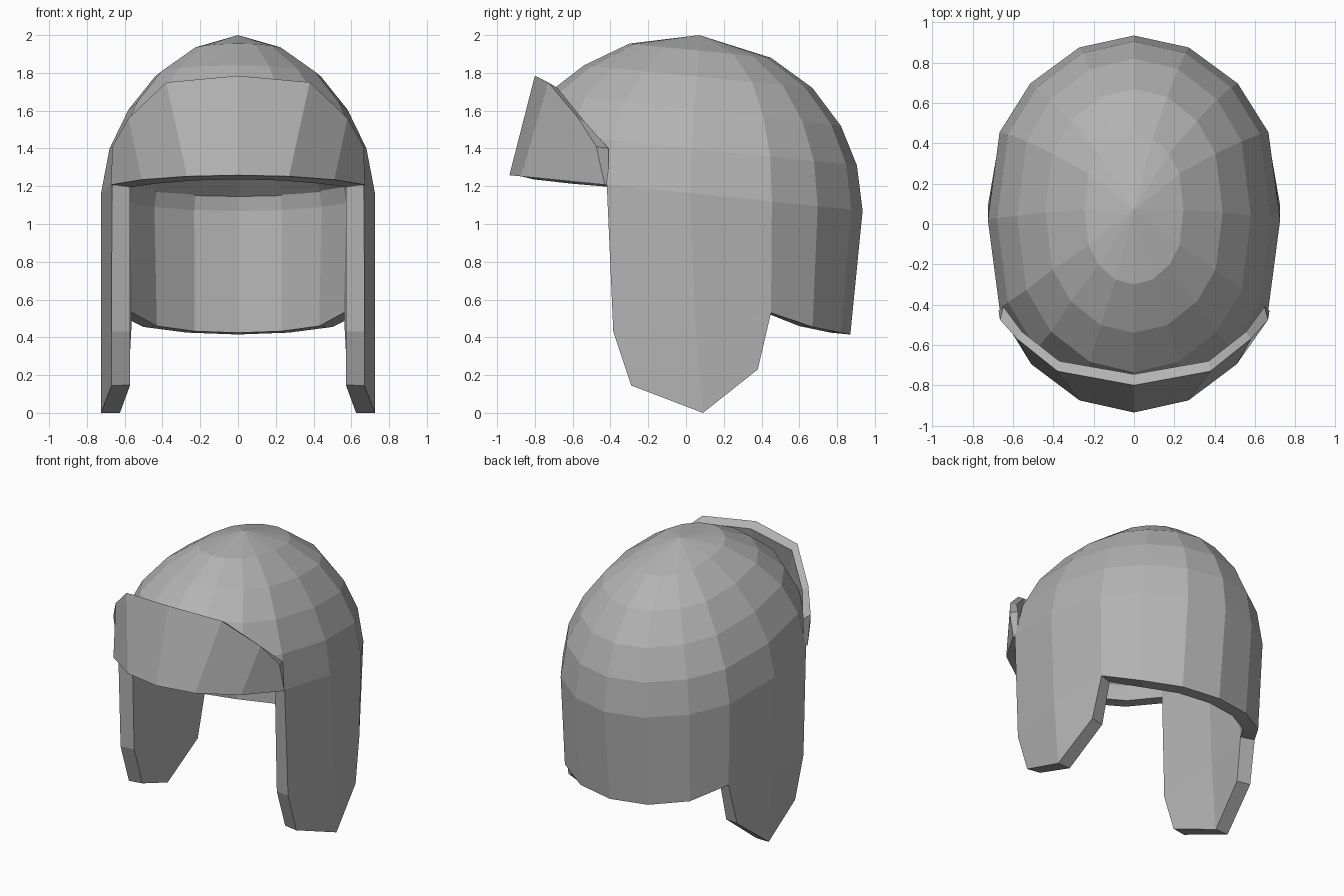
import bpy, bmesh

cube = bpy.data.objects.get("Cube")
if cube:
    bpy.data.objects.remove(cube, do_unlink=True)

grey = bpy.data.materials.new("plain_grey")
grey.use_nodes = True
colour = (0.45, 0.45, 0.45, 1)
grey.diffuse_color = colour
grey.node_tree.nodes["Principled BSDF"].inputs["Base Color"].default_value = colour


def finish(bm, name, inward=False):
    bmesh.ops.recalc_face_normals(bm, faces=bm.faces)
    if inward:
        bmesh.ops.reverse_faces(bm, faces=bm.faces)
    mesh = bpy.data.meshes.new(name)
    bm.to_mesh(mesh)
    bm.free()
    mesh.materials.append(grey)
    obj = bpy.data.objects.new(name, mesh)
    bpy.context.collection.objects.link(obj)
    return obj


# One quarter of the egg-shaped plan, from the back round to the side
QUARTER = [(0, 1), (0.375, 0.935), (0.71, 0.74), (0.92, 0.475), (1, 0)]
HALF = QUARTER + [(x, -y) for x, y in QUARTER[-2::-1]]
PLAN = HALF + [(-x, y) for x, y in HALF[-2:0:-1]]

# Tilted rings: half width, middle y, front y, back y, front z, back z
DOME = [
    (0.245, 0.07, -0.30, 0.45, 1.955, 1.88),
    (0.44, 0.06, -0.54, 0.67, 1.84, 1.72),
    (0.58, 0.04, -0.735, 0.82, 1.69, 1.52),
    (0.68, 0.03, -0.85, 0.905, 1.49, 1.31),
    (0.725, 0.02, -0.905, 0.935, 1.26, 1.07),
]
LINING = [
    (0.22, 0.03, -0.28, 0.32, 1.67, 1.60),
    (0.45, 0.02, -0.58, 0.60, 1.53, 1.38),
    (0.64, 0.02, -0.82, 0.845, 1.30, 1.125),
]


def make_ring(bm, w, mid, front, back, zf, zb):
    verts = []
    for tx, ty in PLAN:
        y = mid + ty * ((back - mid) if ty > 0 else (mid - front))
        z = zf + (zb - zf) * (y - front) / (back - front)
        verts.append(bm.verts.new((w * tx, y, z)))
    return verts


def make_dome(bm, specs, top):
    """Join the rings below a top point and return the lowest ring."""
    rings = [make_ring(bm, *r) for r in specs]
    pole = bm.verts.new(top)
    n = len(PLAN)
    for i in range(n):
        j = (i + 1) % n
        bm.faces.new((pole, rings[0][i], rings[0][j]))
        for a, b in zip(rings, rings[1:]):
            bm.faces.new((a[i], b[i], b[j], a[j]))
    return rings[-1]


# Dome
bm = bmesh.new()
rim = make_dome(bm, DOME, (0, 0.07, 2.0))

# Neck guard hanging from the back of the rim
NECK = [(0, 0.87, 0.415), (0.27, 0.82, 0.425), (0.50, 0.67, 0.455), (0.655, 0.45, 0.53)]
neck = {}
for k in range(-3, 4):
    x, y, z = NECK[abs(k)]
    neck[k] = bm.verts.new((-x if k < 0 else x, y, z))
for k in range(-3, 3):
    bm.faces.new((rim[k], neck[k], neck[k + 1], rim[k + 1]))

# Ear flaps hanging from both sides of the rim
for s in (1, -1):
    front1, front2, mid1, tip, back2 = [bm.verts.new((s * x, y, z)) for x, y, z in (
        (0.67, -0.385, 0.43), (0.67, -0.29, 0.145), (0.725, 0.05, 0.48),
        (0.725, 0.09, 0.0), (0.675, 0.38, 0.23))]
    back0, mid0, front0 = rim[3 * s], rim[4 * s], rim[5 * s]
    back1 = neck[3 * s]
    for f in ((front0, front1, mid1, mid0), (front1, front2, tip, mid1),
              (mid0, mid1, back1, back0), (mid1, tip, back2, back1)):
        bm.faces.new(f)

shell = finish(bm, "cap_shell")
solid = shell.modifiers.new("thickness", "SOLIDIFY")
solid.thickness = 0.1
solid.offset = -1

# Shallow lining that closes the inside above the rim
bm = bmesh.new()
make_dome(bm, LINING, (0, 0.04, 1.69))
finish(bm, "crown_lining", inward=True)


# Turned-up front brim: outer bottom, outer top, inner top, inner bottom
def on_rim(x, y):
    return (x, y, 1.165 - 0.1 * y)


SECTIONS = [
    (on_rim(0, -0.935), (0, -0.80, 1.785), (0, -0.745, 1.75), on_rim(0, -0.87)),
    (on_rim(0.27, -0.875), (0.38, -0.73, 1.75), (0.37, -0.68, 1.72), on_rim(0.26, -0.81)),
    (on_rim(0.51, -0.695), (0.58, -0.57, 1.56), (0.555, -0.535, 1.54), on_rim(0.49, -0.64)),
    (on_rim(0.672, -0.43), (0.665, -0.475, 1.41), (0.648, -0.41, 1.40), on_rim(0.655, -0.41)),
]
bm = bmesh.new()
full = [[(-x, y, z) for x, y, z in sec] for sec in SECTIONS[:0:-1]] + SECTIONS
loops = [[bm.verts.new(p) for p in sec] for sec in full]
for a, b in zip(loops, loops[1:]):
    for i in range(4):
        j = (i + 1) % 4
        bm.faces.new((a[i], a[j], b[j], b[i]))
bm.faces.new(loops[0])
bm.faces.new(loops[-1])
finish(bm, "front_brim")
